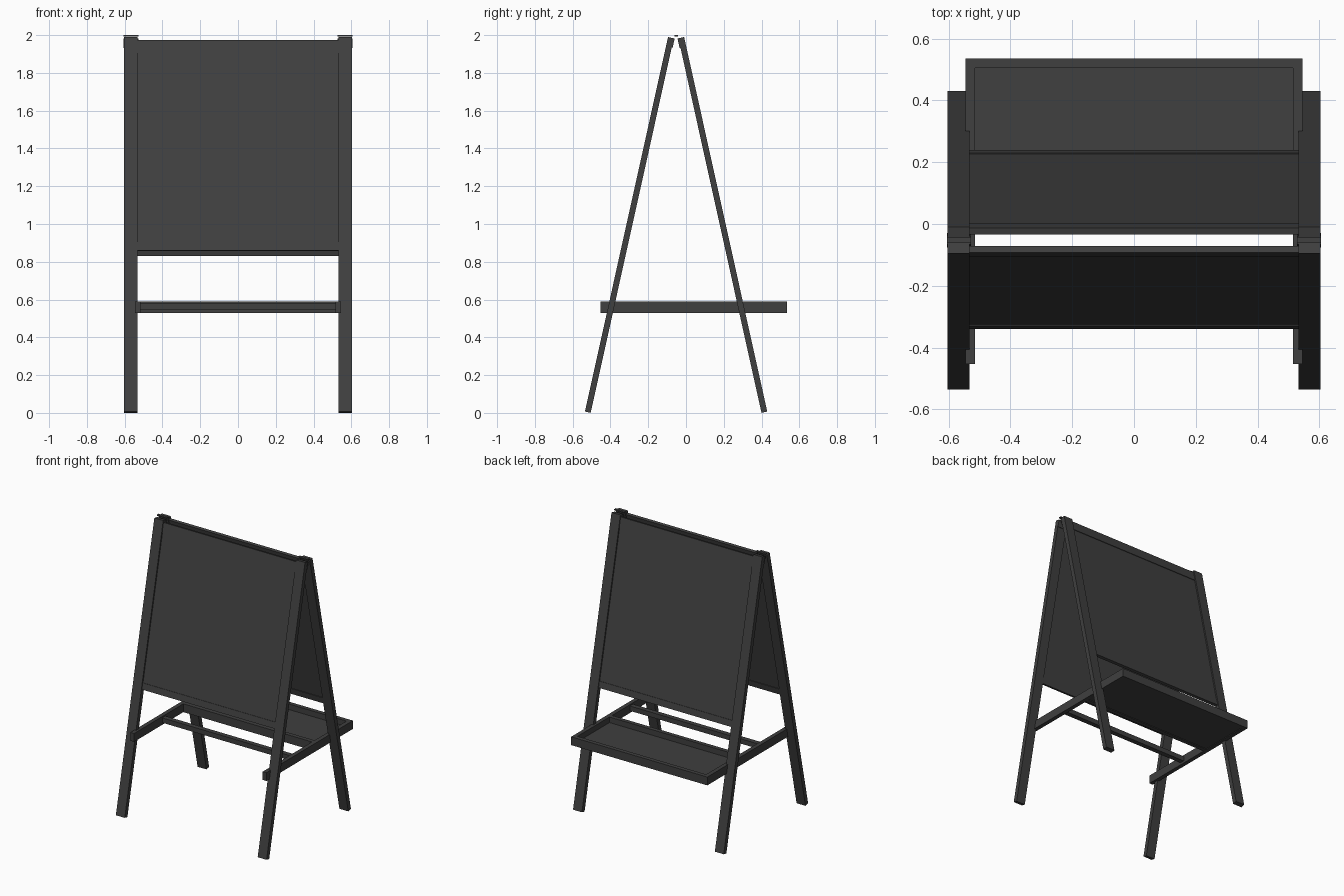
import bpy
import math
from mathutils import Matrix, Vector

cube = bpy.data.objects.get("Cube")
if cube:
    bpy.data.objects.remove(cube)


def make_material(name, value):
    mat = bpy.data.materials.new(name)
    mat.use_nodes = True
    color = (value, value, value, 1)
    mat.diffuse_color = color
    mat.node_tree.nodes["Principled BSDF"].inputs["Base Color"].default_value = color
    return mat


CHARCOAL = make_material("charcoal", 0.05)
MID_Y = -0.0525               # plane midway between the two leaning frames
LEAN = math.atan2(0.44, 1.983)


def box(name, x, y, z, matrix=None):
    """Box from (min, max) ranges, optionally placed by a matrix."""
    ranges = (x, y, z)
    bpy.ops.mesh.primitive_cube_add(size=1)
    obj = bpy.context.object
    obj.name = name
    center = Vector([(a + b) / 2 for a, b in ranges])
    size = [b - a for a, b in ranges]
    place = Matrix.Translation(center) @ Matrix.Diagonal((*size, 1))
    obj.data.transform((matrix or Matrix()) @ place)
    obj.data.materials.append(CHARCOAL)
    return obj


# Two leaning frames: local y runs through the thickness, local z up the leg
lean = Matrix.Translation((0, -0.535, 0.007)) @ Matrix.Rotation(-LEAN, 4, "X")
turn = Matrix.Translation((0, MID_Y, 0)) @ Matrix.Rotation(math.pi, 4, "Z") @ Matrix.Translation((0, -MID_Y, 0))

for side, frame, low in (("front", lean, 0.855), ("back", turn @ lean, 0.83)):
    bottom, top = low / math.cos(LEAN), 2.017
    inner = (-0.54, 0.54)
    for hand, s in (("left", 1), ("right", -1)):
        xs = sorted((s * 0.532, s * 0.603))
        box(f"{side}_{hand}_leg", xs, (0, 0.031), (0, 2.031), frame)
    box(f"{side}_top_rail", inner, (0.006, 0.027), (top - 0.07, top), frame)
    box(f"{side}_bottom_rail", inner, (0.006, 0.027), (bottom, bottom + 0.045), frame)
    box(f"{side}_board", inner, (0.010, 0.023), (bottom + 0.02, top - 0.02), frame)

# Hinges joining the leg tops
for hand, s in (("left", 1), ("right", -1)):
    xs = sorted((s * 0.527, s * 0.605))
    for leaf, frame in (("front", lean), ("back", turn @ lean)):
        leaf_x = xs if leaf == "front" else sorted((-xs[0], -xs[1]))
        box(f"{hand}_{leaf}_hinge_leaf", leaf_x, (0.031, 0.036), (1.98, 2.031), frame)
    box(f"{hand}_hinge_bridge", xs, (MID_Y - 0.009, MID_Y + 0.009), (1.992, 2.0))

# Shelf arms, tray and cross bar
SHELF_Z = (0.53, 0.59)
for hand, s in (("left", 1), ("right", -1)):
    box(f"{hand}_shelf_arm", sorted((s * 0.515, s * 0.545)), (-0.453, 0.535), SHELF_Z)
box("tray_back_rail", (-0.515, 0.515), (0.505, 0.535), SHELF_Z)
box("tray_front_rail", (-0.515, 0.515), (0.11, 0.14), SHELF_Z)
box("tray_floor", (-0.515, 0.515), (0.14, 0.505), (0.535, 0.55))
box("cross_bar", (-0.515, 0.515), (-0.13, -0.095), (0.545, 0.58))
